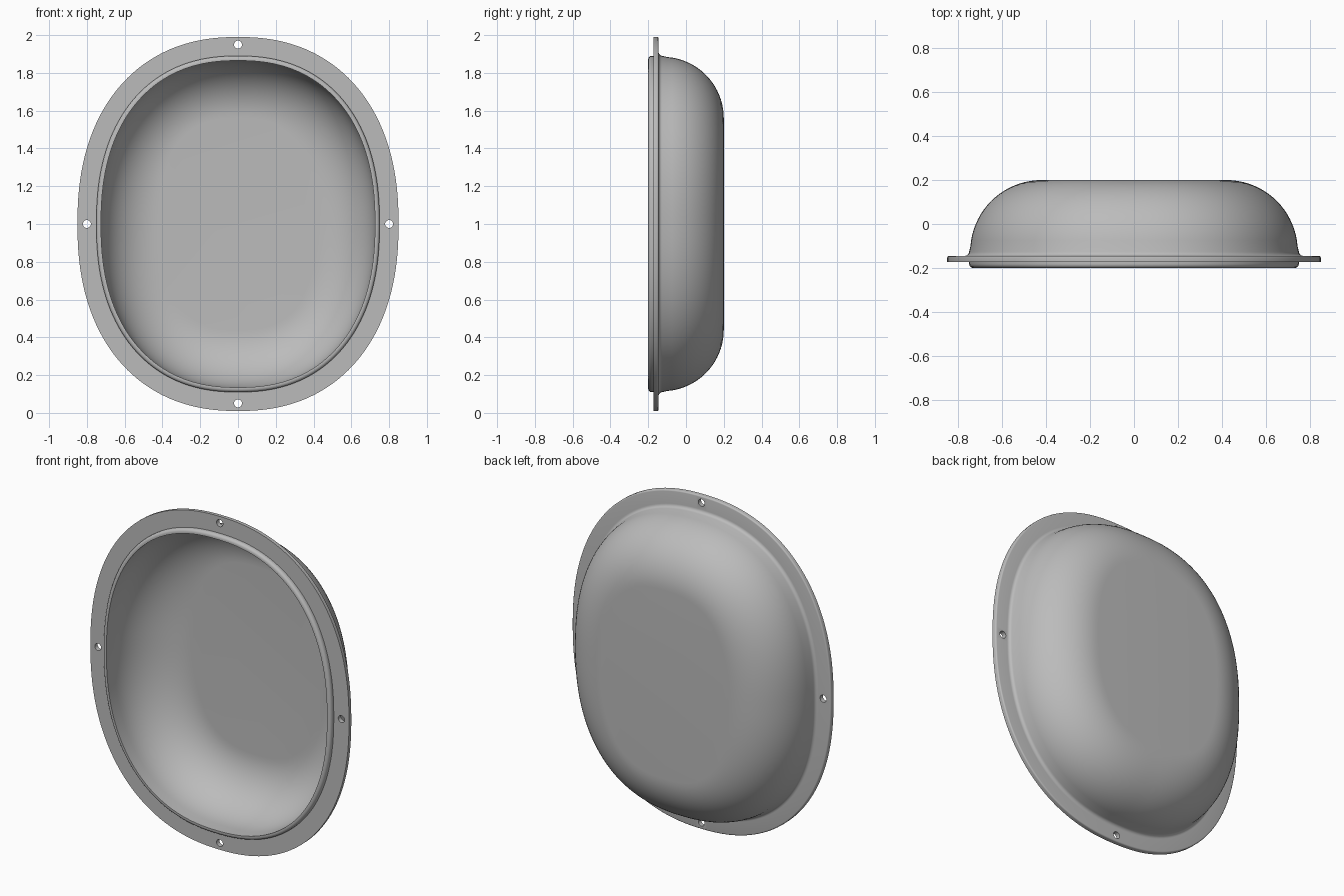
import bpy, bmesh
from math import sin, cos, pi, radians
from mathutils import Vector

if "Cube" in bpy.data.objects:
    bpy.data.objects.remove(bpy.data.objects["Cube"])

SEGMENTS = 160
HALF_W, HALF_H, POWER = 0.75, 0.89, 2.3

# One plain grey plastic
grey = bpy.data.materials.new("grey plastic")
grey.use_nodes = True
grey.diffuse_color = (0.5, 0.5, 0.5, 1)
grey.node_tree.nodes["Principled BSDF"].inputs["Base Color"].default_value = grey.diffuse_color


def spow(v, p):
    return abs(v) ** p * (1 if v >= 0 else -1)


def outline():
    """Rounded oval with its outward normals, evenly spaced along its length."""
    fine = 8000
    pts = [Vector((HALF_W * spow(cos(a), 2 / POWER), HALF_H * spow(sin(a), 2 / POWER)))
           for a in (2 * pi * i / fine for i in range(fine + 1))]
    total = sum((b - a).length for a, b in zip(pts, pts[1:]))
    ring, run = [], 0
    for a, b in zip(pts, pts[1:]):
        if run >= len(ring) * total / SEGMENTS and len(ring) < SEGMENTS:
            n = Vector((spow(a.x / HALF_W, POWER - 1) / HALF_W,
                        spow(a.y / HALF_H, POWER - 1) / HALF_H))
            ring.append((a, n.normalized()))
        run += (b - a).length
    return ring


def arc(cx, cy, r, start, end, steps):
    return [(cx + r * cos(radians(start + (end - start) * i / steps)),
             cy + r * sin(radians(start + (end - start) * i / steps)))
            for i in range(steps + 1)]


# Section through the wall: (offset outward from the oval, depth y)
section = arc(-0.33, -0.13, 0.305, 90, 0, 18)              # inside of the bowl
section += [(-0.025, -0.2)]                                # inner lip edge
section += arc(-0.018, -0.182, 0.018, -90, 0, 5)           # rounded lip
section += [(0, -0.172), (0.1, -0.172)]                    # flange front
section += arc(0.092, -0.153, 0.008, 0, 90, 3)             # flange rim
section += arc(0.02, -0.125, 0.02, 270, 180, 5)            # fillet to the bowl
section += arc(-0.33, -0.125, 0.325, 0, 90, 20)[1:]        # outside of the bowl

# Sweep the section around the oval
bm = bmesh.new()
ring = outline()
rows = [[bm.verts.new((p.x + n.x * d, y, 1 + p.y + n.y * d)) for p, n in ring]
        for d, y in section]
for a, b in zip(rows, rows[1:]):
    for i in range(SEGMENTS):
        j = (i + 1) % SEGMENTS
        bm.faces.new((a[i], a[j], b[j], b[i]))
bm.faces.new(rows[0])
bm.faces.new(rows[-1])
bmesh.ops.recalc_face_normals(bm, faces=bm.faces)
mesh = bpy.data.meshes.new("bowl_cover")
bm.to_mesh(mesh)
bm.free()
cover = bpy.data.objects.new("bowl_cover", mesh)
bpy.context.collection.objects.link(cover)
mesh.materials.append(grey)

# Four screw holes through the flange
for x, z in ((0.8, 1), (-0.8, 1), (0, 1.95), (0, 0.05)):
    bpy.ops.mesh.primitive_cylinder_add(vertices=24, radius=0.021, depth=0.2,
                                        location=(x, -0.16, z), rotation=(pi / 2, 0, 0))
    cutter = bpy.context.object
    cutter.name = "hole_cutter"
    cutter.hide_render = True
    cutter.data.materials.append(grey)
    bpy.ops.object.select_all(action="DESELECT")
    cover.select_set(True)
    bpy.context.view_layer.objects.active = cover
    cut = cover.modifiers.new("screw_hole", "BOOLEAN")
    cut.operation, cut.solver, cut.object = "DIFFERENCE", "EXACT", cutter
    bpy.ops.object.modifier_apply(modifier=cut.name)
    bpy.data.objects.remove(cutter)

bpy.ops.object.shade_smooth_by_angle(angle=radians(35))
